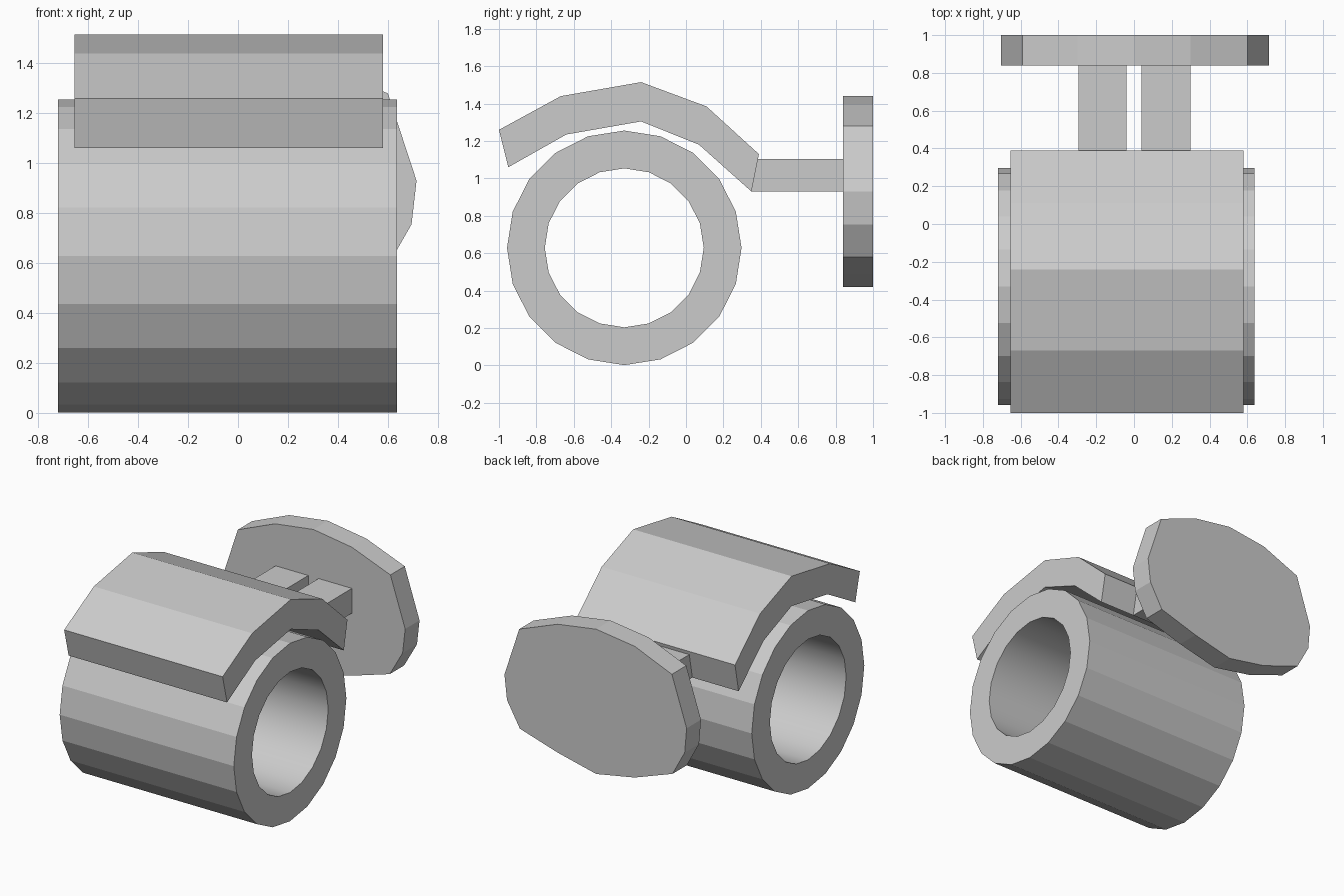
import bpy, bmesh, math

if "Cube" in bpy.data.objects:
    bpy.data.objects.remove(bpy.data.objects["Cube"])


def new_object(name, bm):
    bmesh.ops.recalc_face_normals(bm, faces=bm.faces[:])
    mesh = bpy.data.meshes.new(name)
    bm.to_mesh(mesh)
    bm.free()
    obj = bpy.data.objects.new(name, mesh)
    bpy.context.collection.objects.link(obj)
    return obj


def prism(name, profile, direction):
    """Closed solid: 3D outline pushed along a direction."""
    bm = bmesh.new()
    face = bm.faces.new([bm.verts.new(p) for p in profile])
    ext = bmesh.ops.extrude_face_region(bm, geom=[face], use_keep_orig=True)
    moved = [g for g in ext["geom"] if isinstance(g, bmesh.types.BMVert)]
    bmesh.ops.translate(bm, verts=moved, vec=direction)
    return new_object(name, bm)


def along_x(name, yz, x0, x1):
    return prism(name, [(x0, y, z) for y, z in yz], (x1 - x0, 0, 0))


# Hollow roller: faceted outside, smooth bore
SIDES, CY, CZ = 20, -0.33, 0.629
bm = bmesh.new()
rings = []
for x, r in ((-0.72, 0.627), (0.637, 0.627), (0.637, 0.425), (-0.72, 0.425)):
    rings.append([bm.verts.new((x,
                                CY + r * math.cos(2 * math.pi * i / SIDES),
                                CZ + r * math.sin(2 * math.pi * i / SIDES)))
                  for i in range(SIDES)])
for k in range(4):
    a, b = rings[k], rings[(k + 1) % 4]
    for i in range(SIDES):
        j = (i + 1) % SIDES
        face = bm.faces.new((a[i], a[j], b[j], b[i]))
        face.smooth = k == 2
        if k in (1, 3):
            for e in face.edges:
                e.smooth = False
new_object("roller_tube", bm)

# Bent cover over the roller
cover = [(-1.0, 1.26), (-0.67, 1.44), (-0.24, 1.515), (0.11, 1.385), (0.39, 1.13),
         (0.35, 0.93), (0.07, 1.18), (-0.24, 1.305), (-0.64, 1.235), (-0.95, 1.06)]
along_x("curved_cover", cover, -0.655, 0.58)

# Two bars joining the cover to the back plate
bar = [(0.385, 1.105), (0.84, 1.105), (0.84, 0.93), (0.35, 0.93)]
for side, x0, x1 in (("left", -0.295, -0.04), ("right", 0.04, 0.30)):
    along_x("bar_" + side, bar, x0, x1)

# Rounded mounting plate at the back
plate = [(0, 1.44), (0.3, 1.395), (0.6, 1.28), (0.715, 0.93), (0.695, 0.755),
         (0.595, 0.58), (0.3, 0.49), (0, 0.42), (-0.3, 0.475), (-0.595, 0.58),
         (-0.69, 0.755), (-0.705, 0.93), (-0.59, 1.28), (-0.3, 1.4)]
prism("mounting_plate", [(x, 0.84, z) for x, z in plate], (0, 0.16, 0))
